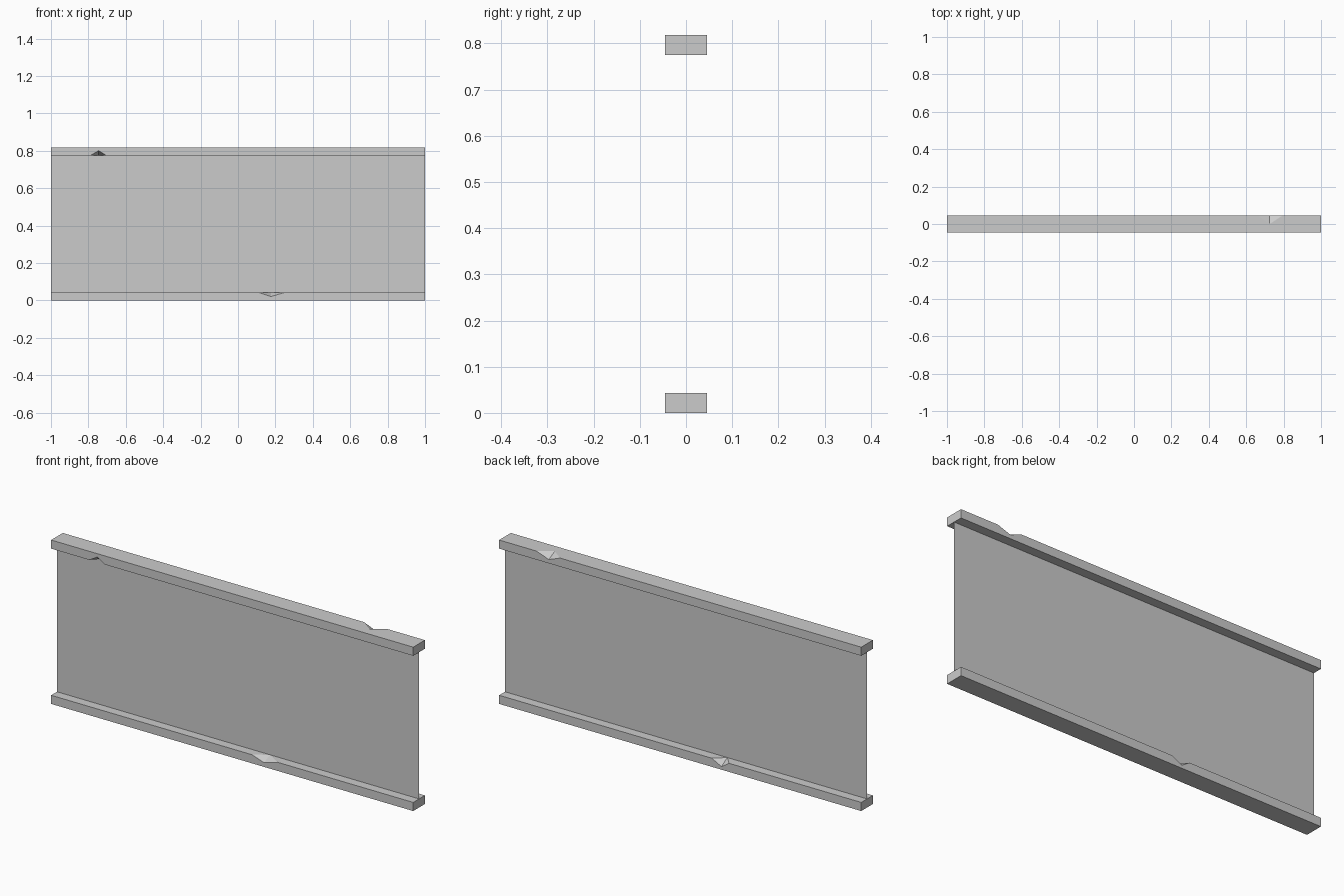
import bpy
import bmesh

cube = bpy.data.objects.get("Cube")
if cube:
    bpy.data.objects.remove(cube, do_unlink=True)

LENGTH, DEPTH = 2.0, 0.092
RAIL, HEIGHT = 0.043, 0.818

grey = bpy.data.materials.new("plain_grey")
grey.use_nodes = True
grey.diffuse_color = (0.6, 0.6, 0.6, 1)
grey.node_tree.nodes["Principled BSDF"].inputs["Base Color"].default_value = grey.diffuse_color


def add_object(name, bm):
    bmesh.ops.recalc_face_normals(bm, faces=bm.faces)
    mesh = bpy.data.meshes.new(name)
    bm.to_mesh(mesh)
    bm.free()
    mesh.materials.append(grey)
    obj = bpy.data.objects.new(name, mesh)
    bpy.context.collection.objects.link(obj)
    return obj


def chip_cutter(name, edge_z, side, start, middle, end, drop):
    """Pyramid that knocks a corner chip out of a rail edge; drop is signed in z."""
    # The mouth lies on the rail edge; the apex sits well outside the rail.
    edge_y = side * DEPTH / 2
    points = [(start, edge_y, edge_z), (end, edge_y, edge_z),
              (middle, edge_y, edge_z + drop), (middle, 0, edge_z)]
    # Scale the chip's two slanted planes outward past the edge
    left, right, low, inner = points
    bm = bmesh.new()
    out = (middle, edge_y + side * 0.01, edge_z - drop * 0.3)
    for p in (left, right, low, inner, out):
        bm.verts.new(p)
    bmesh.ops.convex_hull(bm, input=bm.verts)
    cutter = add_object(name, bm)
    cutter.hide_render = True
    cutter.hide_viewport = True
    cutter.display_type = 'WIRE'
    return cutter


def rail(name, bottom, chips):
    bm = bmesh.new()
    bmesh.ops.create_cube(bm, size=1)
    bmesh.ops.scale(bm, vec=(LENGTH, DEPTH, RAIL), verts=bm.verts)
    bmesh.ops.translate(bm, vec=(0, 0, bottom + RAIL / 2), verts=bm.verts)
    obj = add_object(name, bm)
    cutters = [chip_cutter(f"{name}_chip_cutter_{i}", *c) for i, c in enumerate(chips)]
    for cutter in cutters:
        mod = obj.modifiers.new("chip", 'BOOLEAN')
        mod.operation = 'DIFFERENCE'
        mod.solver = 'EXACT'
        mod.object = cutter
    # Bake the chips, then drop the cutters
    bpy.context.view_layer.update()
    graph = bpy.context.evaluated_depsgraph_get()
    baked = bpy.data.meshes.new_from_object(obj.evaluated_get(graph))
    obj.modifiers.clear()
    obj.data = baked
    for cutter in cutters:
        bpy.data.objects.remove(cutter, do_unlink=True)


# Rails with a chip on the front and one on the back
rail("bottom_rail", 0, [(RAIL, -1, 0.11, 0.176, 0.25, -0.022),
                        (RAIL, 1, -0.27, -0.228, -0.175, -0.028)])
rail("top_rail", HEIGHT - RAIL, [(HEIGHT - RAIL, -1, -0.79, -0.745, -0.703, 0.026),
                                 (HEIGHT, 1, 0.663, 0.725, 0.795, -0.024)])

# Thin pane between the rails
bm = bmesh.new()
corners = [(-1, RAIL), (1, RAIL), (1, HEIGHT - RAIL), (-1, HEIGHT - RAIL)]
bm.faces.new([bm.verts.new((x * LENGTH / 2, 0, z)) for x, z in corners])
pane = add_object("pane", bm)
